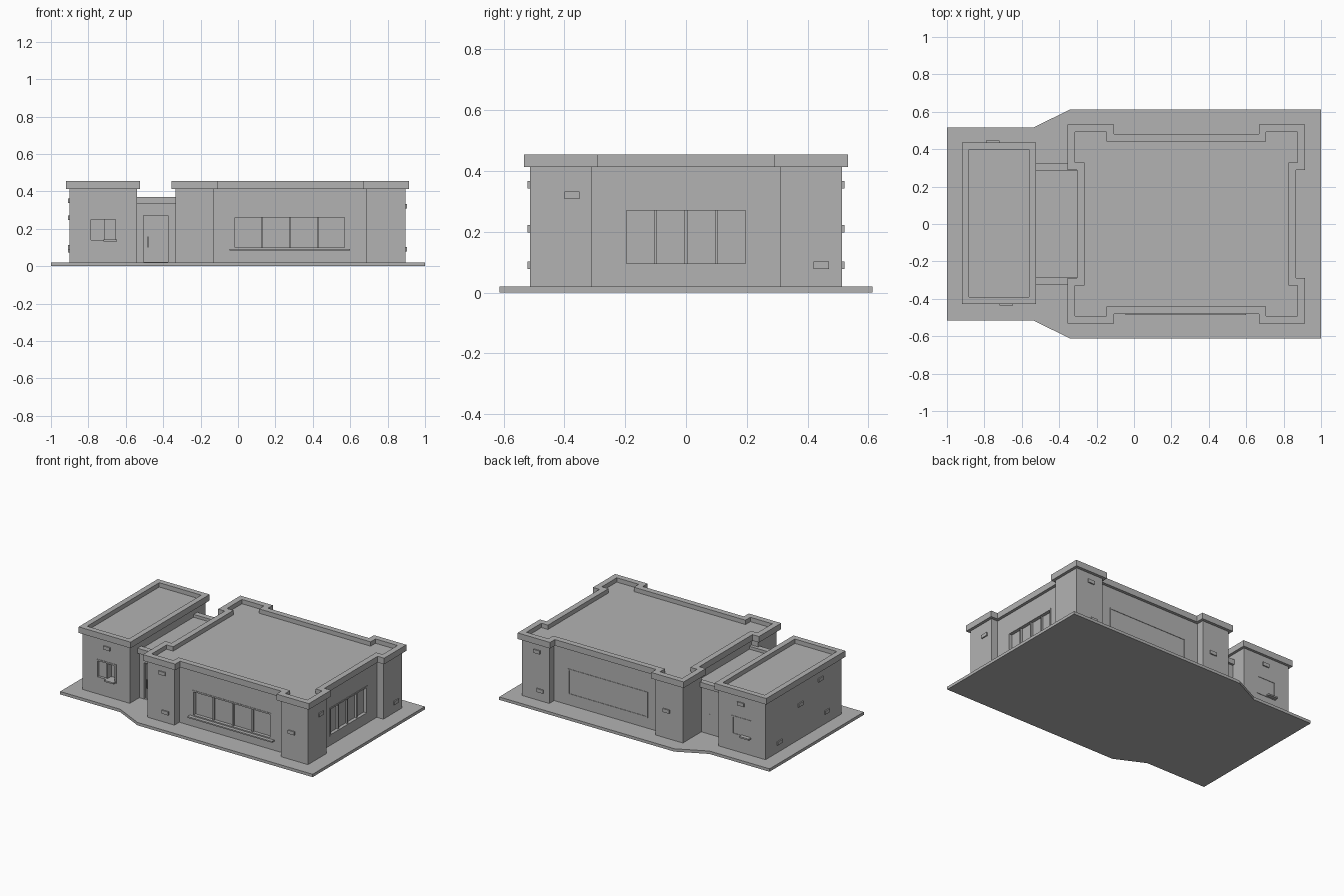
import bpy, bmesh, math
from mathutils import Matrix, Vector

old = bpy.data.objects.get("Cube")
if old:
    bpy.data.objects.remove(old, do_unlink=True)

grey = bpy.data.materials.new("plain_grey")
grey.use_nodes = True
COLOUR = (0.45, 0.45, 0.45, 1)
grey.diffuse_color = COLOUR
grey.node_tree.nodes["Principled BSDF"].inputs["Base Color"].default_value = COLOUR


def finish(name, bm):
    bmesh.ops.recalc_face_normals(bm, faces=bm.faces)
    mesh = bpy.data.meshes.new(name)
    bm.to_mesh(mesh)
    bm.free()
    mesh.materials.append(grey)
    ob = bpy.data.objects.new(name, mesh)
    bpy.context.collection.objects.link(ob)
    return ob


def prism(name, outline, z0, z1):
    bm = bmesh.new()
    low = [bm.verts.new((x, y, z0)) for x, y in outline]
    top = [bm.verts.new((x, y, z1)) for x, y in outline]
    bm.faces.new(low)
    bm.faces.new(top)
    for i in range(len(low)):
        j = (i + 1) % len(low)
        bm.faces.new((low[i], low[j], top[j], top[i]))
    return finish(name, bm)


def ring(name, outer, inner, z0, z1):
    bm = bmesh.new()
    loops = [[bm.verts.new((x, y, z)) for x, y in line]
             for line, z in ((outer, z0), (outer, z1), (inner, z1), (inner, z0))]
    n = len(outer)
    for a, b in zip(loops, loops[1:] + loops[:1]):
        for i in range(n):
            j = (i + 1) % n
            bm.faces.new((a[i], a[j], b[j], b[i]))
    return finish(name, bm)


FRONT, RIGHT, BACK, LEFT = (math.radians(a) for a in (0, 90, 180, 270))


def block(name, side, u0, u1, z0, z1, d0, d1):
    """Box on one side: u runs to the viewer's right, d runs outward."""
    bm = bmesh.new()
    bmesh.ops.create_cube(bm, size=1)
    size = Vector((u1 - u0, d1 - d0, z1 - z0))
    mid = Vector(((u0 + u1) / 2, -(d0 + d1) / 2, (z0 + z1) / 2))
    bm.transform(Matrix.Rotation(side, 4, "Z") @ Matrix.Translation(mid)
                 @ Matrix.Diagonal(size).to_4x4())
    return finish(name, bm)


def cut(target, side, u0, u1, z0, z1, d, depth):
    cutter = block("opening_cutter", side, u0, u1, z0, z1, d - depth, d + 0.03)
    cutter.hide_render = True
    cutter.hide_viewport = True
    mod = target.modifiers.new("opening", "BOOLEAN")
    mod.operation = "DIFFERENCE"
    mod.solver = "EXACT"
    mod.object = cutter


def window(name, target, side, u0, u1, z0, z1, d, panes, depth=0.02):
    cut(target, side, u0, u1, z0, z1, d, depth)
    w, back, face = 0.01, d - depth - 0.002, d + 0.003
    for label, a, b in (("bottom", z0, z0 + w), ("top", z1 - w, z1)):
        block(f"{name}_{label}_frame", side, u0, u1, a, b, back, face)
    for i in range(panes + 1):
        u = u0 + (u1 - u0 - w) * i / panes
        out = face if i in (0, panes) else d - 0.006
        block(f"{name}_upright", side, u, u + w, z0 + w, z1 - w, back, out)


# Outlines; inset shrinks each one evenly
def hall(inset):
    cx, hx, hy = 0.28, 0.635 - inset, 0.533 - inset
    sx, sy = 0.387 + inset, 0.29 + inset
    mx, my = 0.585 - inset, 0.48 - inset
    quarter = [(hx, sy), (hx, hy), (sx, hy), (sx, my)]
    pts = [(mx, sy)] + quarter
    flip = [(-x, y) for x, y in reversed(pts)]
    half = pts + flip
    return [(x + cx, y) for x, y in half + [(-x, -y) for x, y in half]]


def rect(x0, x1, y0, y1, inset=0):
    x0, x1, y0, y1 = x0 + inset, x1 - inset, y0 + inset, y1 - inset
    return [(x0, y0), (x1, y0), (x1, y1), (x0, y1)]


ANNEX = (-0.92, -0.523, -0.427, 0.437)

# Pavement
edge = [(-1, 0.515), (-0.54, 0.515), (-0.34, 0.613), (1, 0.613)]
prism("pavement", edge + [(x, -y) for x, y in reversed(edge)], 0, 0.02)

# Main hall, side annex and the passage between them
hall_walls = prism("hall_walls", hall(0.02), 0.018, 0.425)
ring("hall_parapet", hall(0), hall(0.04), 0.413, 0.455)
annex_walls = prism("annex_walls", rect(*ANNEX, 0.018), 0.018, 0.425)
ring("annex_parapet", rect(*ANNEX), rect(*ANNEX, 0.038), 0.413, 0.455)
passage_walls = prism("passage_walls", rect(-0.55, -0.27, -0.305, 0.31), 0.018, 0.35)
for side, name in ((FRONT, "front"), (BACK, "back")):
    s = 1 if side == FRONT else -1
    u0, u1 = sorted((-0.54 * s, -0.28 * s))
    block(f"passage_{name}_parapet", side, u0, u1, 0.335, 0.37, 0.287, 0.326)

# Large hall windows
window("front_window", hall_walls, FRONT, -0.025, 0.58, 0.09, 0.27, 0.46, 4)
block("front_window_sill", FRONT, -0.045, 0.6, 0.083, 0.092, 0.45, 0.487)
window("back_window", hall_walls, BACK, -0.58, 0.03, 0.09, 0.27, 0.46, 4)
window("right_window", hall_walls, RIGHT, -0.205, 0.205, 0.085, 0.28, 0.845, 4)

# Service windows of the annex, with a small counter under one pane
for side, name, u, d in ((FRONT, "front", -0.72, 0.409), (BACK, "back", 0.72, 0.419)):
    window(f"{name}_service_window", annex_walls, side, u - 0.075, u + 0.075,
           0.13, 0.26, d, 2, 0.05)
    block(f"{name}_fixed_pane", side, u - 0.07, u, 0.14, 0.25, d - 0.03, d - 0.014)
    block(f"{name}_counter", side, u, u + 0.072, 0.133, 0.143, d - 0.04, d + 0.027)

# Passage doors
for side, name, u, d in ((FRONT, "front", -0.44, 0.305), (BACK, "back", 0.44, 0.31)):
    cut(passage_walls, side, u - 0.065, u + 0.065, 0.021, 0.27, d, 0.018)
    block(f"{name}_door_leaf", side, u - 0.057, u + 0.057, 0.021, 0.262, d - 0.025, d - 0.01)
    block(f"{name}_door_handle", side, u - 0.044, u - 0.038, 0.1, 0.16, d - 0.012, d + 0.004)

# Small wall lamps: side, position along wall, height, wall distance
lamps = [(RIGHT, -0.375, 0.32, 0.895), (RIGHT, 0.445, 0.09, 0.895),
         (FRONT, -0.715, 0.355, 0.409), (BACK, 0.715, 0.355, 0.419),
         (LEFT, 0.18, 0.35, 0.902), (LEFT, -0.04, 0.26, 0.902),
         (LEFT, 0.25, 0.1, 0.902), (LEFT, -0.27, 0.085, 0.902)]
for side, s in ((FRONT, 0), (BACK, -0.56)):
    lamps += [(side, -0.22 + s, 0.355, 0.513), (side, -0.195 + s, 0.09, 0.513),
              (side, 0.77 + s, 0.21, 0.513)]
for side, u, z, d in lamps:
    block("wall_lamp", side, u - 0.025, u + 0.025, z - 0.012, z + 0.012, d - 0.005, d + 0.008)
